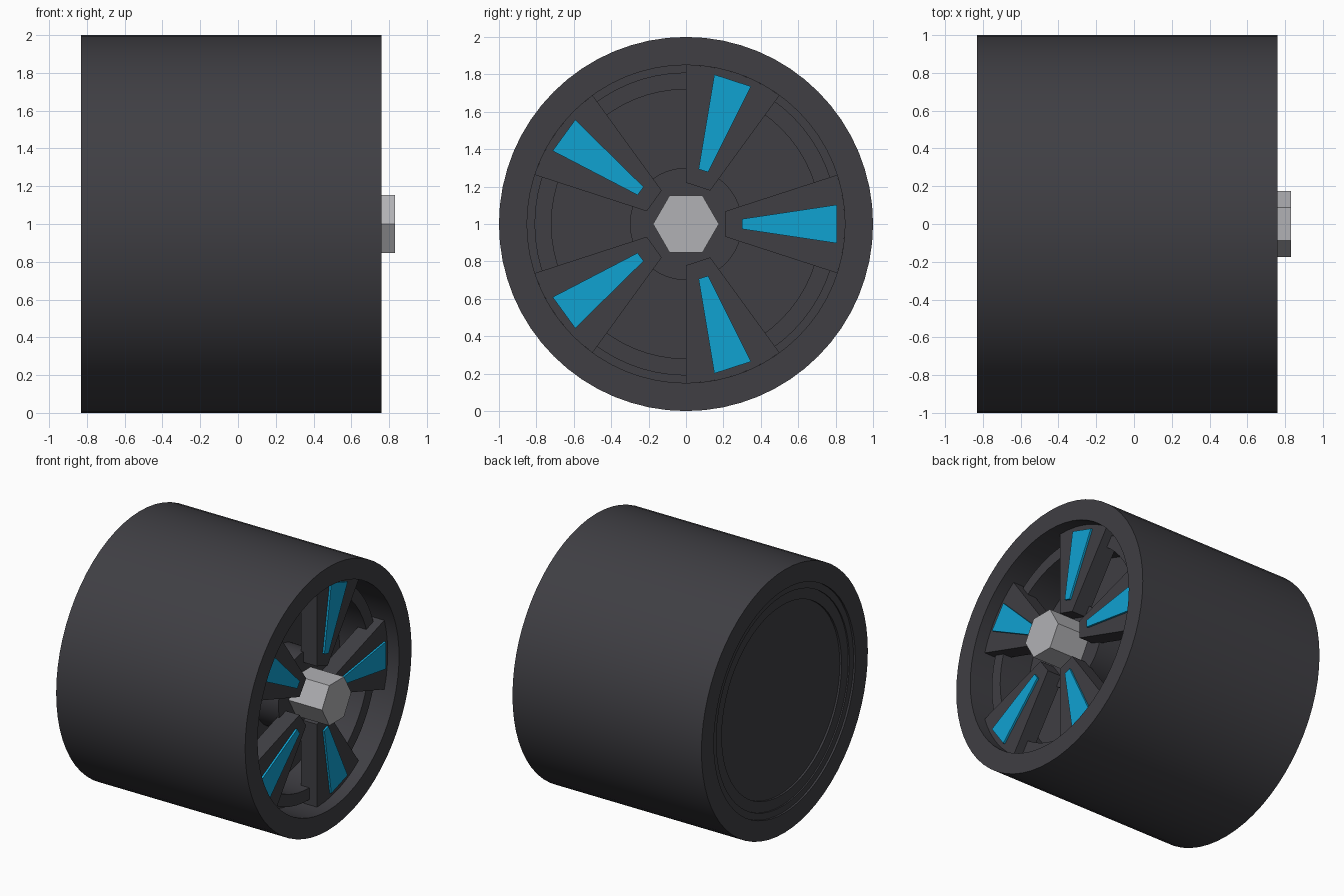
import bpy, bmesh, math
from mathutils import Matrix

cube = bpy.data.objects.get("Cube")
if cube:
    bpy.data.objects.remove(cube, do_unlink=True)

SEGMENTS = 64
SPOKES = 5


def material(name, rgb, rough=0.6):
    m = bpy.data.materials.new(name)
    m.use_nodes = True
    m.diffuse_color = (*rgb, 1)
    bsdf = m.node_tree.nodes["Principled BSDF"]
    bsdf.inputs["Base Color"].default_value = (*rgb, 1)
    bsdf.inputs["Roughness"].default_value = rough
    return m


dark = material("dark_rubber", (0.05, 0.049, 0.057))
blue = material("bright_blue", (0.005, 0.36, 0.64))
steel = material("light_steel", (0.44, 0.44, 0.46))


def finish(name, bm, mat, smooth=False):
    bmesh.ops.remove_doubles(bm, verts=bm.verts, dist=1e-5)
    bmesh.ops.recalc_face_normals(bm, faces=bm.faces)
    mesh = bpy.data.meshes.new(name)
    bm.to_mesh(mesh)
    bm.free()
    mesh.materials.append(mat)
    ob = bpy.data.objects.new(name, mesh)
    bpy.context.collection.objects.link(ob)
    ob.location.z = 1
    if smooth:
        bpy.ops.object.select_all(action="DESELECT")
        ob.select_set(True)
        bpy.context.view_layer.objects.active = ob
        bpy.ops.object.shade_smooth_by_angle(angle=math.radians(30))
    return ob


def lathe(name, profile, mat):
    """Spin (radius, x) points about the axle."""
    bm = bmesh.new()
    verts = [bm.verts.new((x, r, 0)) for r, x in profile]
    edges = [bm.edges.new(p) for p in zip(verts, verts[1:])]
    bmesh.ops.spin(bm, geom=verts + edges, cent=(0, 0, 0), axis=(1, 0, 0),
                   angle=math.tau, steps=SEGMENTS, use_merge=True)
    return finish(name, bm, mat, True)


def prism(name, outline, back, front, mat, turn=0):
    """Extrude a (y, z) outline along the axle."""
    bm = bmesh.new()
    face = bm.faces.new([bm.verts.new((back, y, z)) for y, z in outline])
    top = bmesh.ops.extrude_face_region(bm, geom=[face])["geom"]
    bmesh.ops.translate(bm, vec=(front - back, 0, 0),
                        verts=[v for v in top if isinstance(v, bmesh.types.BMVert)])
    bm.transform(Matrix.Rotation(turn, 4, "X"))
    return finish(name, bm, mat)


# Wide tyre
lathe("tyre", [(0.85, -0.83), (1, -0.83), (1, 0.76), (0.85, 0.76), (0.85, -0.83)], dark)

# Rim with stepped back, raised inner ring, deep floor and hub
lathe("rim", [(0, -0.79), (0.72, -0.79), (0.72, -0.805), (0.8, -0.805),
              (0.8, -0.815), (0.85, -0.815), (0.85, 0.5), (0.81, 0.5),
              (0.81, 0.6), (0.72, 0.6), (0.72, 0.35), (0.3, 0.35),
              (0.3, 0.55), (0, 0.55)], dark)

# Wedge spokes with raised blue plates
half = math.radians(18)
arc = [(0.85 * math.cos(half * t / 3), 0.85 * math.sin(half * t / 3)) for t in range(-3, 4)]
inner = 0.21 * math.tan(half)
spoke_outline = [(0.21, -inner)] + arc + [(0.21, inner)]
plate_outline = [(0.3, -0.027), (0.807, -0.103), (0.807, 0.103), (0.3, 0.027)]
for i in range(SPOKES):
    turn = math.tau * i / SPOKES
    prism(f"spoke_{i + 1}", spoke_outline, 0.53, 0.665, dark, turn)
    prism(f"spoke_plate_{i + 1}", plate_outline, 0.66, 0.68, blue, turn)

# Hexagonal centre nut
hexagon = [(0.176 * math.cos(math.tau * k / 6), 0.176 * math.sin(math.tau * k / 6))
           for k in range(6)]
prism("centre_nut", hexagon, 0.54, 0.83, steel)
